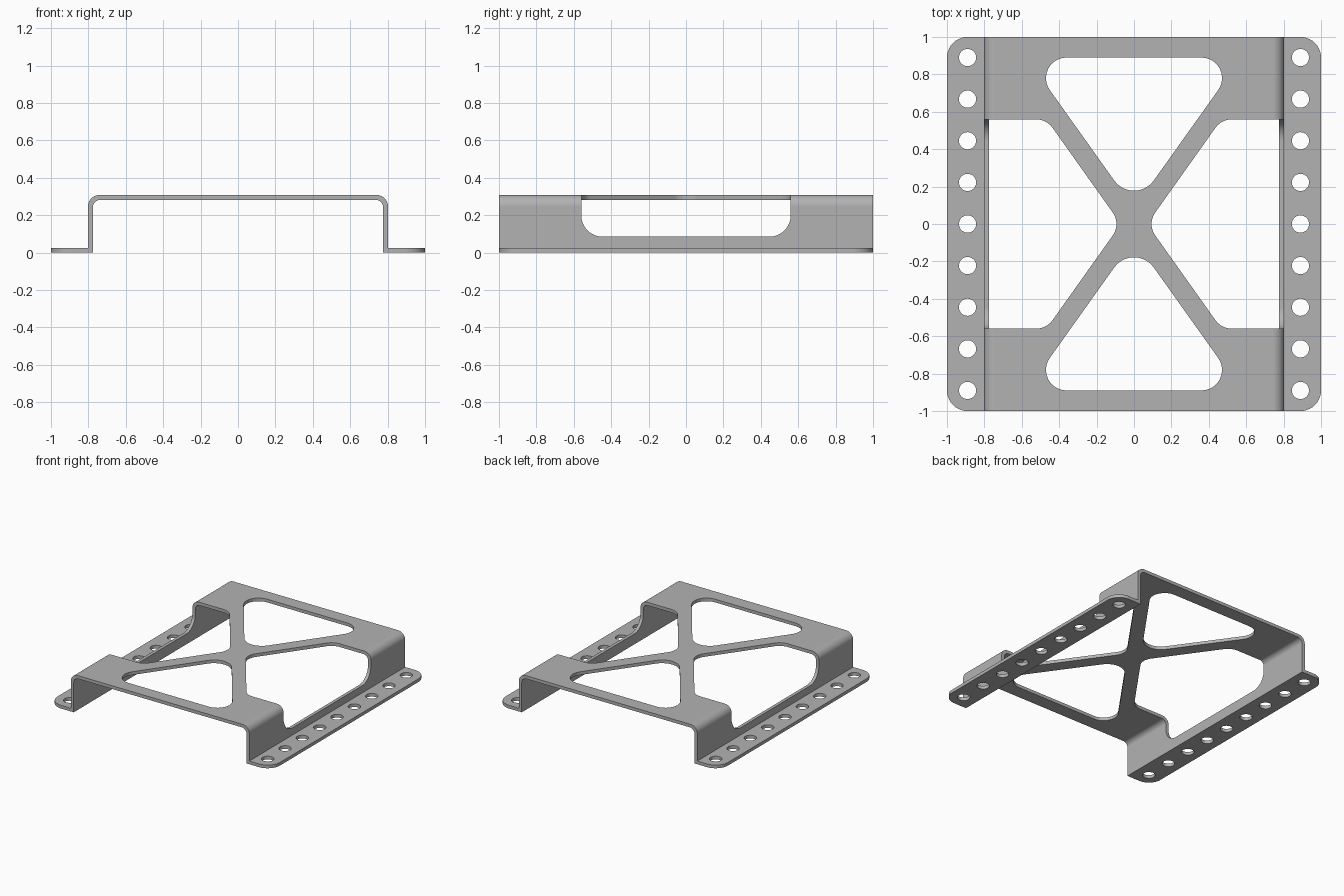
import bpy
import bmesh
from math import tan
from mathutils import Vector

cube = bpy.data.objects.get("Cube")
if cube:
    bpy.data.objects.remove(cube, do_unlink=True)

T = 0.026           # sheet thickness
W, H = 0.802, 0.308  # outer half width and height of the raised deck
GAP = 0.56          # half length of the side openings


def rounded(corners, steps=10):
    """Outline from (u, v, radius) corners, each non-zero radius becoming an arc."""
    out = []
    for i, (u, v, r) in enumerate(corners):
        p = Vector((u, v))
        if not r:
            out.append(p)
            continue
        a = (Vector(corners[i - 1][:2]) - p).normalized()
        b = (Vector(corners[(i + 1) % len(corners)][:2]) - p).normalized()
        half = a.angle(b) / 2
        start = p + a * (r / tan(half))
        center = p + (a + b).normalized() * (r * (1 + 1 / tan(half) ** 2) ** 0.5)
        end = p + b * (r / tan(half))
        for k in range(steps + 1):
            d = (start - center).normalized().slerp((end - center).normalized(), k / steps)
            out.append(center + d * r)
    return out


def prism(name, outline, axis, lo, hi):
    """Extrude a flat outline along the x, y or z axis."""
    place = {"x": lambda p: (lo, p.x, p.y),
             "y": lambda p: (p.x, lo, p.y),
             "z": lambda p: (p.x, p.y, lo)}[axis]
    bm = bmesh.new()
    face = bm.faces.new([bm.verts.new(place(p)) for p in outline])
    ext = bmesh.ops.extrude_face_region(bm, geom=[face])["geom"]
    offset = Vector([(hi - lo) * (axis == a) for a in "xyz"])
    bmesh.ops.translate(bm, verts=[g for g in ext if isinstance(g, bmesh.types.BMVert)], vec=offset)
    bmesh.ops.recalc_face_normals(bm, faces=bm.faces)
    mesh = bpy.data.meshes.new(name)
    bm.to_mesh(mesh)
    bm.free()
    obj = bpy.data.objects.new(name, mesh)
    bpy.context.collection.objects.link(obj)
    return obj


def boolean(target, tool, operation="DIFFERENCE"):
    """Apply a boolean and discard its tool."""
    mod = target.modifiers.new("cut", "BOOLEAN")
    mod.operation, mod.solver, mod.object = operation, "EXACT", tool
    bpy.context.view_layer.objects.active = target
    bpy.ops.object.modifier_apply(modifier=mod.name)
    bpy.data.objects.remove(tool, do_unlink=True)


# Bent sheet: flanges, walls and deck as one folded profile
wi = W - T
profile = [(1.1, 0, 0), (1.1, T, 0), (W, T, 0), (W, H, 0.06),
           (-W, H, 0.06), (-W, T, 0), (-1.1, T, 0), (-1.1, 0, 0),
           (-wi, 0, 0), (-wi, H - T, 0.04), (wi, H - T, 0.04), (wi, 0, 0)]
bracket = prism("mounting_bracket", rounded(profile), "y", -1.1, 1.1)

# Trim to a plan with rounded flange corners
plan = rounded([(1, 1, 0.11), (-1, 1, 0.11), (-1, -1, 0.11), (1, -1, 0.11)])
boolean(bracket, prism("plan_trim", plan, "z", -0.5, 0.8), "INTERSECT")

for s in (1, -1):
    # Triangular window at each end of the deck
    window = [(0, s * 0.084, 0.13), (0.574, s * 0.89, 0.11), (-0.574, s * 0.89, 0.11)]
    boolean(bracket, prism("end_window", rounded(window), "z", 0.2, 0.5))

    # Deck cutout tapering to the centre of the cross
    notch = [(s * 0.07, 0, 0.106), (s * 0.468, GAP, 0.11), (s * 0.9, GAP, 0),
             (s * 0.9, -GAP, 0), (s * 0.468, -GAP, 0.11)]
    boolean(bracket, prism("deck_notch", rounded(notch), "z", 0.23, 0.5))

    # Wall opening with rounded lower corners
    opening = [(-GAP, 0.25, 0), (-GAP, 0.085, 0.115), (GAP, 0.085, 0.115), (GAP, 0.25, 0)]
    boolean(bracket, prism("wall_opening", rounded(opening), "x", s * 0.7, s * 0.9))

    # Row of bolt holes along the flange
    for i in range(-4, 5):
        x, y, r = s * 0.89, i * 0.2225, 0.046
        square = [(x + r, y + r, r), (x - r, y + r, r), (x - r, y - r, r), (x + r, y - r, r)]
        hole = prism("bolt_hole", rounded(square, 7), "z", -0.1, 0.1)
        bm = bmesh.new()
        bm.from_mesh(hole.data)
        bmesh.ops.remove_doubles(bm, verts=bm.verts, dist=0.0001)
        bm.to_mesh(hole.data)
        bm.free()
        boolean(bracket, hole)

# Brushed grey metal
grey = bpy.data.materials.new("grey_metal")
grey.use_nodes = True
colour = (0.45, 0.45, 0.45, 1)
grey.diffuse_color = colour
grey.node_tree.nodes["Principled BSDF"].inputs["Base Color"].default_value = colour
bracket.data.materials.clear()
bracket.data.materials.append(grey)

# Smooth bends with crisp edges
bpy.ops.object.select_all(action="DESELECT")
bracket.select_set(True)
bpy.context.view_layer.objects.active = bracket
bpy.ops.object.shade_smooth_by_angle(angle=0.6)
weighted = bracket.modifiers.new("weighted_normals", "WEIGHTED_NORMAL")
weighted.keep_sharp = True
